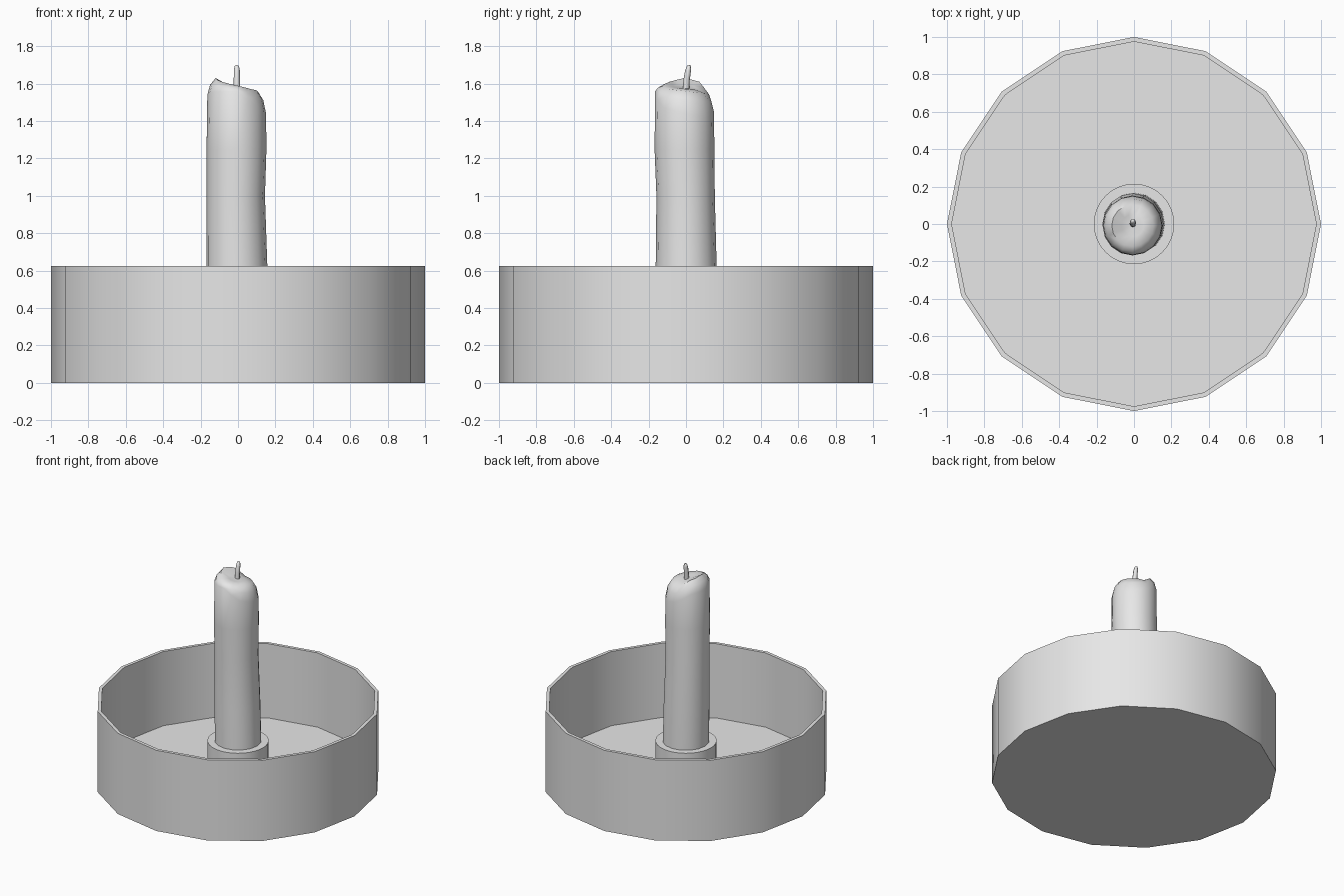
import bpy, bmesh
from math import cos, sin, pi, radians
from mathutils import Vector

if "Cube" in bpy.data.objects:
    bpy.data.objects.remove(bpy.data.objects["Cube"])

grey = bpy.data.materials.new("plain grey")
grey.use_nodes = True
colour = (0.8, 0.8, 0.8, 1)
grey.diffuse_color = colour
grey.node_tree.nodes["Principled BSDF"].inputs["Base Color"].default_value = colour


def circle(radius, z, sides, centre=(0, 0)):
    return [Vector((centre[0] + radius * cos(2 * pi * i / sides),
                    centre[1] + radius * sin(2 * pi * i / sides), z))
            for i in range(sides)]


def loft(name, rings, tip=None, angle=35):
    """Skin a stack of rings, closing the start flat and the end flat or to a tip."""
    bm = bmesh.new()
    loops = [[bm.verts.new(p) for p in ring] for ring in rings]
    n = len(loops[0])
    for low, high in zip(loops, loops[1:]):
        for i in range(n):
            j = (i + 1) % n
            bm.faces.new((low[i], low[j], high[j], high[i]))
    bm.faces.new(loops[0][::-1])
    if tip:
        top = bm.verts.new(tip)
        for i in range(n):
            bm.faces.new((loops[-1][i], loops[-1][(i + 1) % n], top))
    else:
        bm.faces.new(loops[-1])
    bmesh.ops.recalc_face_normals(bm, faces=bm.faces)
    mesh = bpy.data.meshes.new(name)
    bm.to_mesh(mesh)
    bm.free()
    mesh.materials.append(grey)
    obj = bpy.data.objects.new(name, mesh)
    bpy.context.collection.objects.link(obj)
    bpy.ops.object.select_all(action="DESELECT")
    obj.select_set(True)
    bpy.context.view_layer.objects.active = obj
    bpy.ops.object.shade_smooth_by_angle(angle=radians(angle))
    return obj


# Sixteen-sided dish with a thin wall
loft("dish", [circle(r, z, 16) for r, z in
              [(1, 0), (1, 0.625), (0.975, 0.625), (0.975, 0.05)]])

# Round socket in the middle of the dish
loft("candle_socket", [circle(r, z, 32) for r, z in [(0.215, 0.04), (0.215, 0.32)]])

# Candle: a slightly wavy stem, then an uneven melted top around a shallow hollow
SIDES = 16
shoulder = [1.44, 1.42, 1.45, 1.52, 1.54, 1.56, 1.56, 1.47]
rim = [1.56, 1.55, 1.55, 1.61, 1.63, 1.61, 1.59, 1.57]


def around(heights, i):
    """Height at side i, blended between the eight compass directions."""
    t = i * 8 / SIDES
    k = int(t)
    return heights[k % 8] + (heights[(k + 1) % 8] - heights[k % 8]) * (t - k)


def melted(radius, blend, centre=(-0.007, -0.008)):
    ring = circle(radius, 0, SIDES, centre)
    for i, p in enumerate(ring):
        low, high = around(shoulder, i), around(rim, i)
        p.z = low + (high - low) * blend
    return ring


stem = [(0.165, 0.28, 0, 0.002), (0.163, 0.62, -0.006, 0.001),
        (0.156, 1.0, -0.012, -0.002), (0.16, 1.25, -0.008, -0.008)]
rings = [circle(r, z, SIDES, (x, y)) for r, z, x, y in stem]
rings += [melted(0.157, 0), melted(0.142, 0.6), melted(0.112, 1)]
hollow = melted(0.06, 1)
for p in hollow:
    p.z = p.z * 0.4 + 1.58 * 0.6
loft("candle", rings + [hollow], tip=(-0.006, 0, 1.575), angle=50)

# Wick leaning gently backwards
wick = [(0.017, 1.56, 0), (0.017, 1.62, 0.003), (0.016, 1.67, 0.011), (0.011, 1.695, 0.016)]
loft("wick", [circle(r, z, 8, (-0.006, y)) for r, z, y in wick],
     tip=(-0.007, 0.017, 1.7), angle=60)
